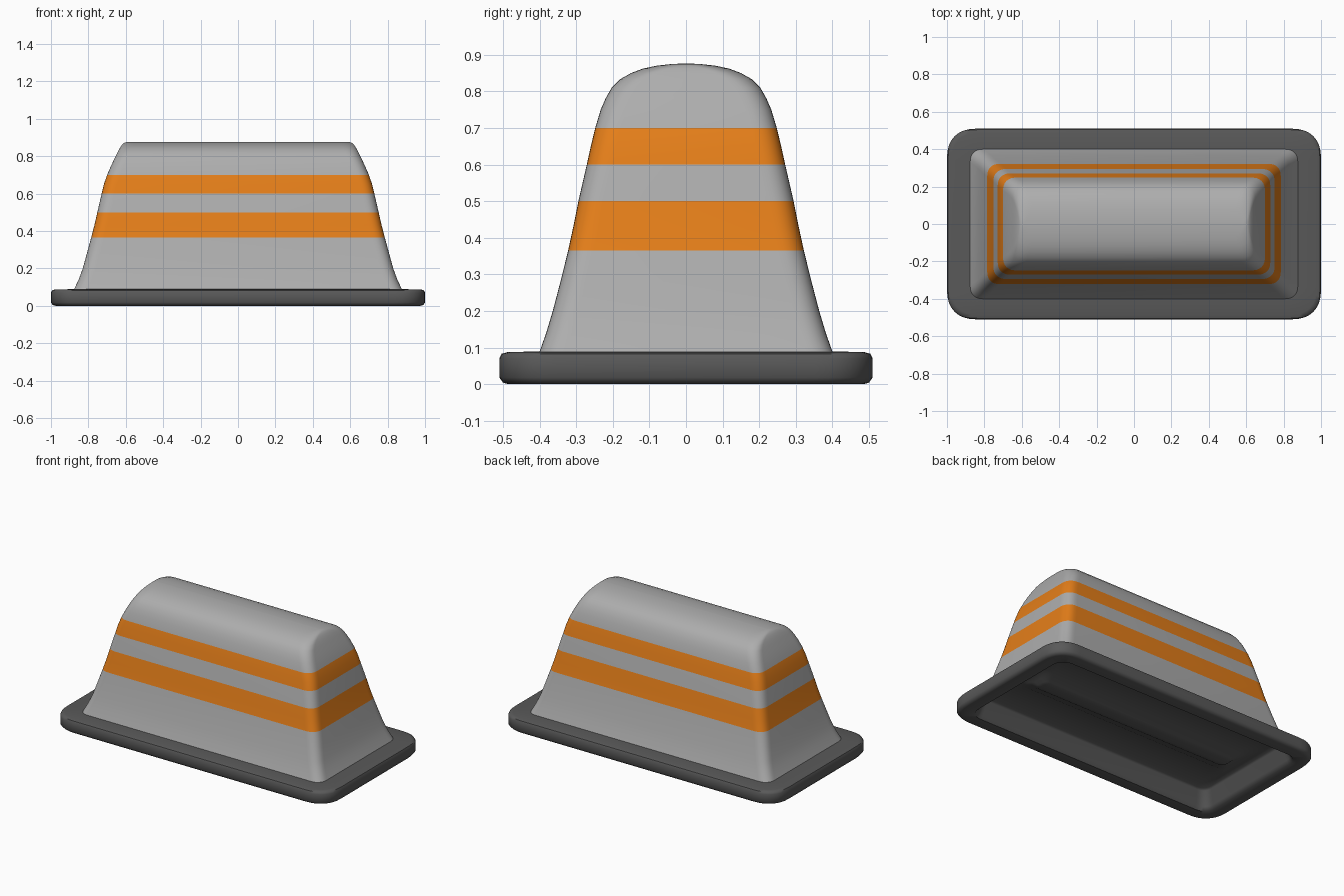
import bpy, bmesh, math

if "Cube" in bpy.data.objects:
    bpy.data.objects.remove(bpy.data.objects["Cube"])


def material(name, rgb):
    m = bpy.data.materials.new(name)
    m.diffuse_color = (*rgb, 1)
    m.use_nodes = True
    m.node_tree.nodes["Principled BSDF"].inputs["Base Color"].default_value = m.diffuse_color
    return m


def rounded_ring(hx, hy, r, z, n=8, power=0.85):
    """Rectangle outline with softly squared corners, half sizes hx, hy."""
    r = min(r, hx * 0.98, hy * 0.98)
    pts = []
    for k, (sx, sy) in enumerate([(1, 1), (-1, 1), (-1, -1), (1, -1)]):
        for i in range(n + 1):
            a = math.pi / 2 * (k + i / n)
            c, s = abs(math.cos(a)) ** power, abs(math.sin(a)) ** power
            pts.append((sx * (hx - r + r * c), sy * (hy - r + r * s), z))
    return pts


def loft(name, rows, mats, pick=None, cap_start=False, cap_end=False, angle=35):
    """Skin rounded rectangles (hx, hy, radius, z), optionally capped."""
    bm = bmesh.new()
    rings = [[bm.verts.new(p) for p in rounded_ring(*row)] for row in rows]
    for low, high in zip(rings, rings[1:]):
        for i in range(len(low)):
            j = (i + 1) % len(low)
            f = bm.faces.new((low[i], low[j], high[j], high[i]))
            if pick:
                f.material_index = pick(f.calc_center_median().z)
    if cap_start:
        bm.faces.new(rings[0][::-1])
    if cap_end:
        bm.faces.new(rings[-1])
    me = bpy.data.meshes.new(name)
    bm.to_mesh(me)
    bm.free()
    for m in mats:
        me.materials.append(m)
    ob = bpy.data.objects.new(name, me)
    bpy.context.collection.objects.link(ob)
    bpy.ops.object.select_all(action='DESELECT')
    ob.select_set(True)
    bpy.context.view_layer.objects.active = ob
    bpy.ops.object.shade_smooth_by_angle(angle=math.radians(angle))
    return ob


grey = material("light_grey", (0.42, 0.42, 0.42))
orange = material("orange", (0.78, 0.21, 0.01))
dark = material("dark_rubber", (0.1, 0.1, 0.1))

# Tapered body with a rounded roof and two orange bands: (half x, half y, z)
profile = [
    (0.876, 0.40, 0.089), (0.852, 0.382, 0.14),
    (0.83, 0.364, 0.20), (0.808, 0.343, 0.28), (0.785, 0.322, 0.365),
    (0.768, 0.308, 0.43), (0.752, 0.294, 0.50), (0.729, 0.271, 0.60),
    (0.717, 0.26, 0.65), (0.70, 0.248, 0.70), (0.678, 0.233, 0.75),
    (0.664, 0.22, 0.78), (0.649, 0.203, 0.81), (0.638, 0.180, 0.833),
    (0.628, 0.150, 0.850), (0.620, 0.118, 0.862), (0.612, 0.080, 0.870),
    (0.603, 0.045, 0.874), (0.590, 0.012, 0.876),
]


def band(z):
    return 1 if 0.365 < z < 0.50 or 0.60 < z < 0.70 else 0


loft("body", [(x, y, 0.07, z) for x, y, z in profile], (grey, orange), band,
     cap_end=True)

# Base flange, skinned from the underside ridge and recess round to the top
loft("base_flange", [
    (0.69, 0.025, 0.02, 0.085), (0.72, 0.05, 0.04, 0.09),
    (0.74, 0.075, 0.05, 0.105), (0.76, 0.11, 0.06, 0.11),
    (0.78, 0.13, 0.06, 0.12),
    (0.85, 0.37, 0.06, 0.12), (0.86, 0.38, 0.06, 0.11),
    (0.885, 0.405, 0.07, 0.02), (0.905, 0.42, 0.09, 0.0),
    (0.975, 0.485, 0.14, 0.0), (0.99, 0.50, 0.155, 0.004),
    (1.0, 0.51, 0.16, 0.018), (1.0, 0.51, 0.16, 0.07),
    (0.994, 0.504, 0.155, 0.083), (0.975, 0.485, 0.14, 0.088),
    (0.876, 0.40, 0.07, 0.089),
], (dark,), cap_start=True, angle=50)
